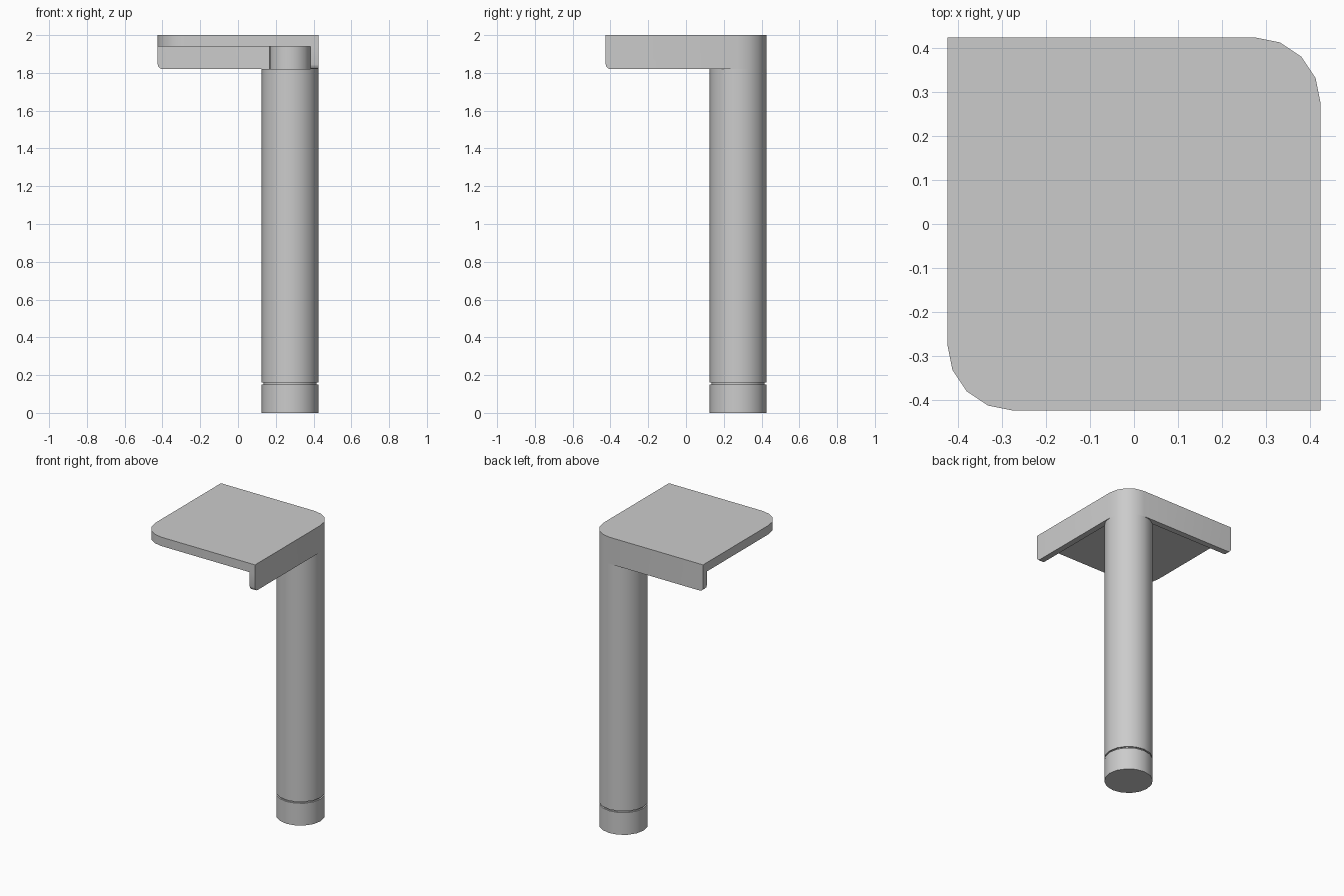
import bpy, bmesh
from math import cos, sin, pi

if "Cube" in bpy.data.objects:
    bpy.data.objects.remove(bpy.data.objects["Cube"])

HALF, R, C = 0.425, 0.15, 0.275   # half width, corner radius, corner centre
WALL = 0.04                       # skirt thickness
Z_SKIRT, Z_PLATE, Z_TOP = 1.82, 1.94, 2.0


def arc(cx, cy, r, a0, a1, n=4):
    return [(cx + r * cos(a0 + (a1 - a0) * i / n),
             cy + r * sin(a0 + (a1 - a0) * i / n)) for i in range(n + 1)]


def finish(name, bm):
    bmesh.ops.recalc_face_normals(bm, faces=bm.faces)
    mesh = bpy.data.meshes.new(name)
    bm.to_mesh(mesh)
    bm.free()
    ob = bpy.data.objects.new(name, mesh)
    bpy.context.collection.objects.link(ob)
    bpy.ops.object.select_all(action='DESELECT')
    ob.select_set(True)
    bpy.context.view_layer.objects.active = ob
    bpy.ops.object.shade_smooth_by_angle(angle=pi / 6)
    return ob


def prism(outline, z0, z1):
    bm = bmesh.new()
    face = bm.faces.new([bm.verts.new((x, y, z0)) for x, y in outline])
    ext = bmesh.ops.extrude_face_region(bm, geom=[face], use_keep_orig=True)
    verts = [g for g in ext['geom'] if isinstance(g, bmesh.types.BMVert)]
    bmesh.ops.translate(bm, verts=verts, vec=(0, 0, z1 - z0))
    return bm


def lathe(profile, sides=16):
    bm = bmesh.new()
    rings = [[bm.verts.new((C + r * cos(2 * pi * i / sides),
                            C + r * sin(2 * pi * i / sides), z))
              for i in range(sides)] for r, z in profile]
    for a, b in zip(rings, rings[1:]):
        for i in range(sides):
            j = (i + 1) % sides
            bm.faces.new((a[i], a[j], b[j], b[i]))
    bm.faces.new(rings[0])
    bm.faces.new(rings[-1])
    return bm


# Square plate with two opposite rounded corners
plate = (arc(C, C, R, 0, pi / 2) + [(-HALF, HALF)]
         + arc(-C, -C, R, pi, 1.5 * pi) + [(HALF, -HALF)])
finish("top_plate", prism(plate, Z_PLATE, Z_TOP))

# L-shaped skirt under the back and right edges, wrapping the corner
skirt = ([(HALF, -HALF)] + arc(C, C, R, 0, pi / 2)
         + [(-HALF, HALF), (-HALF, HALF - WALL)]
         + arc(C, C, R - WALL, pi / 2, 0) + [(HALF - WALL, -HALF)])
bm = prism(skirt, Z_SKIRT, Z_PLATE)
# Rounded lower edge at each free end
ends = [e for e in bm.edges
        if all(abs(v.co.z - Z_SKIRT) < 1e-4 for v in e.verts)
        and (all(abs(v.co.x + HALF) < 1e-4 for v in e.verts)
             or all(abs(v.co.y + HALF) < 1e-4 for v in e.verts))]
bmesh.ops.bevel(bm, geom=ends, offset=0.025, segments=3, profile=0.5,
                affect='EDGES')
finish("corner_skirt", bm)

# Round leg with a foot groove and a narrower neck inside the skirt
finish("leg", lathe([(R, 0), (R, 0.15), (R - 0.01, 0.15), (R - 0.01, 0.16),
                     (R, 0.16), (R, Z_SKIRT), (R - WALL, Z_SKIRT),
                     (R - WALL, Z_PLATE)]))
